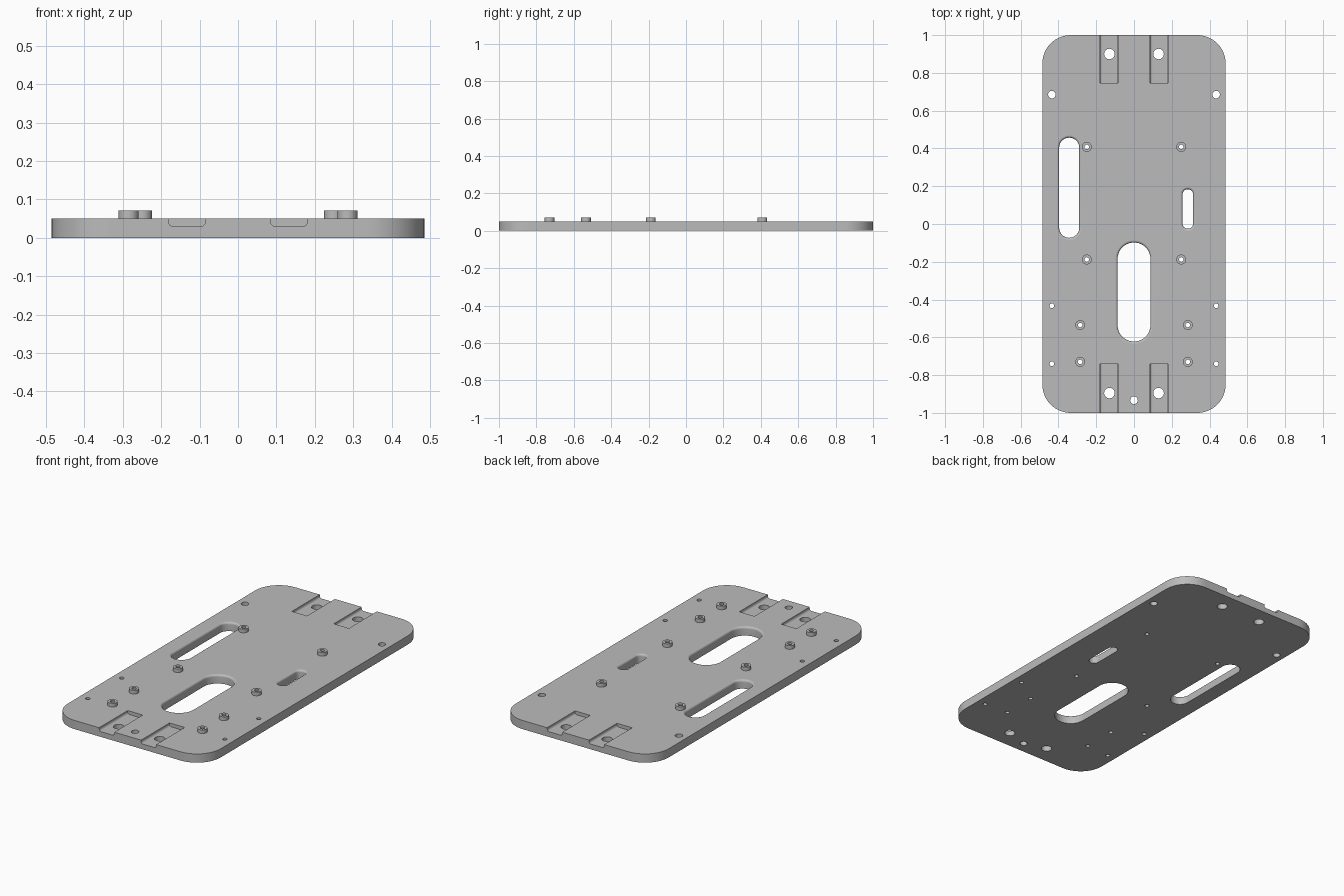
import bpy, bmesh
from math import sin, cos, pi

if "Cube" in bpy.data.objects:
    bpy.data.objects.remove(bpy.data.objects["Cube"], do_unlink=True)

W, L, T = 0.485, 1.0, 0.05      # half width, half length, thickness
BOSS_TOP = 0.071

grey = bpy.data.materials.new("grey metal")
grey.use_nodes = True
colour = (0.5, 0.5, 0.5, 1)
grey.diffuse_color = colour
grey.node_tree.nodes["Principled BSDF"].inputs["Base Color"].default_value = colour


def rounded(cx, cy, hx, hy, r, n=10):
    """Rounded rectangle outline; a circle or slot when r reaches the half size."""
    pts = []
    for q, (sx, sy) in enumerate([(1, 1), (-1, 1), (-1, -1), (1, -1)]):
        for i in range(n + 1):
            a = (q + i / n) * pi / 2
            p = (cx + sx * (hx - r) + r * cos(a), cy + sy * (hy - r) + r * sin(a))
            if not pts or abs(p[0] - pts[-1][0]) + abs(p[1] - pts[-1][1]) > 1e-6:
                pts.append(p)
    if abs(pts[0][0] - pts[-1][0]) + abs(pts[0][1] - pts[-1][1]) < 1e-6:
        pts.pop()
    return pts


def loft(bm, rings, caps=True):
    """Skin a list of matching 3D rings."""
    rows = [[bm.verts.new(p) for p in ring] for ring in rings]
    n = len(rows[0])
    for a, b in zip(rows, rows[1:]):
        for i in range(n):
            j = (i + 1) % n
            bm.faces.new((a[i], a[j], b[j], b[i]))
    if caps:
        bm.faces.new(rows[0][::-1])
        bm.faces.new(rows[-1])


def at(outline, z):
    return [(x, y, z) for x, y in outline]


def make(name, bm):
    bmesh.ops.recalc_face_normals(bm, faces=bm.faces)
    mesh = bpy.data.meshes.new(name)
    bm.to_mesh(mesh)
    bm.free()
    ob = bpy.data.objects.new(name, mesh)
    bpy.context.collection.objects.link(ob)
    mesh.materials.append(grey)
    return ob


def activate(ob):
    bpy.ops.object.select_all(action="DESELECT")
    ob.select_set(True)
    bpy.context.view_layer.objects.active = ob


def cut(ob, cutter):
    mod = ob.modifiers.new("cut", "BOOLEAN")
    mod.operation, mod.solver, mod.object = "DIFFERENCE", "EXACT", cutter
    activate(ob)
    bpy.ops.object.modifier_apply(modifier=mod.name)
    bpy.data.objects.remove(cutter, do_unlink=True)


def smooth(ob):
    activate(ob)
    bpy.ops.object.shade_smooth_by_angle(angle=0.6)
    for f in ob.data.polygons:
        if max(abs(c) for c in f.normal) > 0.9999:
            f.use_smooth = False


# Base plate with rounded corners
bm = bmesh.new()
outline = rounded(0, 0, W, L, 0.15, 16)
loft(bm, [at(outline, 0), at(outline, T)])
plate = make("base_plate", bm)

# Open-ended pockets at both ends, rounded along the floor edges
bm = bmesh.new()
for x in (-0.133, 0.133):
    for y0, y1 in ((0.747, 1.1), (-1.1, -0.742)):
        section = rounded(x, 0.08, 0.048, 0.05, 0.012, 5)
        loft(bm, [[(px, y, pz) for px, pz in section] for y in (y0, y1)])
cut(plate, make("pocket_cutter", bm))

# Through holes, in mirrored pairs: x, y, radius
bosses = [(0.25, 0.408), (0.25, -0.188), (0.285, -0.535), (0.285, -0.73)]
holes = [(0.13, 0.9, 0.028), (0.13, -0.895, 0.028), (0.435, 0.685, 0.02),
         (0.435, -0.433, 0.012), (0.435, -0.74, 0.012)]
holes += [(x, y, 0.012) for x, y in bosses]
bm = bmesh.new()
for x, y, r in [(s * x, y, r) for x, y, r in holes for s in (-1, 1)] + [(0, -0.933, 0.02)]:
    ring = rounded(x, y, r, r, r, 6)
    loft(bm, [at(ring, -0.05), at(ring, 0.1)])

# Slots with a rounded-over upper rim: centre x, y range, half width
F = 0.012
for x, y0, y1, h in ((-0.343, -0.073, 0.457, 0.053),
                     (0, -0.622, -0.098, 0.087),
                     (0.285, -0.025, 0.184, 0.028)):
    def ring(grow, z):
        return at(rounded(x, (y0 + y1) / 2, h + grow, (y1 - y0) / 2 + grow, h + grow), z)
    rim = [ring(F * (1 - cos(a)), T - F + F * sin(a))
           for a in [i * pi / 12 for i in range(6)]]
    loft(bm, [ring(0, -0.05)] + rim + [ring(F, T), ring(F, 0.1)])
cut(plate, make("hole_cutter", bm))
smooth(plate)

# Hollow standoffs on the top face
for i, (bx, by) in enumerate(bosses):
    for side, s in (("left", 1), ("right", -1)):
        bm = bmesh.new()
        outer = rounded(s * bx, by, 0.026, 0.026, 0.026, 6)
        inner = rounded(s * bx, by, 0.012, 0.012, 0.012, 6)
        loft(bm, [at(outer, T), at(outer, BOSS_TOP), at(inner, BOSS_TOP), at(inner, T)],
             caps=False)
        smooth(make(f"standoff_{side}_{i + 1}", bm))
